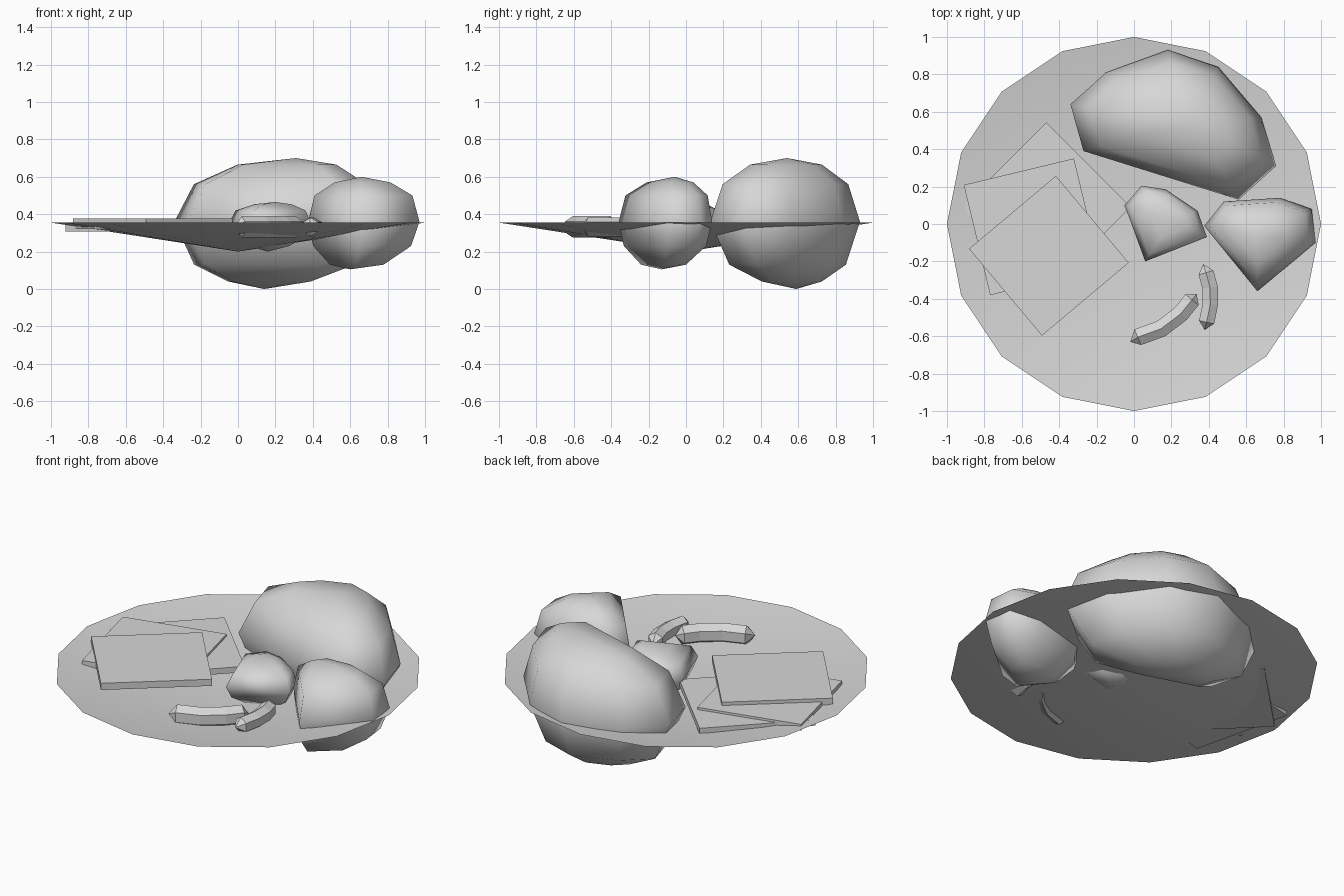
import bpy, bmesh, math
from mathutils import Vector, Matrix

cube = bpy.data.objects.get("Cube")
if cube:
    bpy.data.objects.remove(cube, do_unlink=True)

grey = bpy.data.materials.new("plain light grey")
grey.use_nodes = True
colour = (0.68, 0.68, 0.68, 1)
grey.diffuse_color = colour
grey.node_tree.nodes["Principled BSDF"].inputs["Base Color"].default_value = colour


def finish(bm, name, smooth):
    bmesh.ops.recalc_face_normals(bm, faces=bm.faces)
    for f in bm.faces:
        f.smooth = smooth
    mesh = bpy.data.meshes.new(name)
    bm.to_mesh(mesh)
    bm.free()
    mesh.materials.append(grey)
    obj = bpy.data.objects.new(name, mesh)
    bpy.context.collection.objects.link(obj)
    return obj


def loft(name, start, rings, end, smooth):
    """Skin closed rings, closing both ends to a point."""
    bm = bmesh.new()
    loops = [[bm.verts.new(p) for p in ring] for ring in rings]
    n = len(loops[0])
    for a, b in zip(loops, loops[1:]):
        for i in range(n):
            j = (i + 1) % n
            bm.faces.new((a[i], a[j], b[j], b[i]))
    for tip, ring in ((start, loops[0]), (end, loops[-1])):
        v = bm.verts.new(tip)
        for i in range(n):
            bm.faces.new((v, ring[i], ring[(i + 1) % n]))
    return finish(bm, name, smooth)


def lump(name, outline, mid_z, levels, bottom, top):
    """Rounded lump: its widest outline shrinks towards its bottom and top points."""
    rings = []
    for z, scale in levels:
        tip = Vector(bottom if z < mid_z else top)
        rings.append([(tip.x + (x - tip.x) * scale, tip.y + (y - tip.y) * scale, z)
                      for x, y in outline])
    loft(name, bottom, rings, top, True)


def slab(name, centre, size, thickness, degrees):
    bm = bmesh.new()
    bmesh.ops.create_cube(bm, size=1, matrix=Matrix.Translation(centre)
                          @ Matrix.Rotation(math.radians(degrees), 4, "Z")
                          @ Matrix.Diagonal((size, size, thickness, 1)))
    finish(bm, name, False)


def curved_stick(name, path, z, width, height):
    """Bent six-sided stick with pointed ends."""
    pts = [Vector((x, y, z)) for x, y in path]
    rings = []
    for i in range(1, len(pts) - 1):
        side = (pts[i + 1] - pts[i - 1]).normalized().cross(Vector((0, 0, 1)))
        ring = []
        for k in range(6):
            a = math.tau * k / 6 + math.pi / 6
            ring.append(pts[i] + side * math.cos(a) * width / 2
                        + Vector((0, 0, math.sin(a) * height / 2)))
        rings.append(ring)
    loft(name, pts[0], rings, pts[-1], False)


# Shallow plate, a thin sixteen-sided dish
bm = bmesh.new()
centre = bm.verts.new((0, 0, 0.2))
rim = [bm.verts.new((math.cos(math.tau * i / 16), math.sin(math.tau * i / 16), 0.355))
       for i in range(16)]
for i in range(16):
    bm.faces.new((centre, rim[i], rim[(i + 1) % 16]))
finish(bm, "plate", True)

# Three stacked square slices
slab("lower_slice", (-0.47, 0.09, 0.325), 0.64, 0.035, 45)
slab("middle_slice", (-0.545, -0.015, 0.338), 0.606, 0.036, 13.5)
slab("upper_slice", (-0.455, -0.17, 0.356), 0.606, 0.04, 40)

# Three rounded lumps
lump("large_lump",
     [(-0.34, 0.64), (-0.15, 0.81), (0.18, 0.93), (0.45, 0.84),
      (0.68, 0.57), (0.76, 0.31), (0.56, 0.13), (-0.27, 0.39)], 0.36,
     [(0.04, 0.4), (0.13, 0.78), (0.36, 1), (0.56, 0.84), (0.665, 0.48)],
     (0.14, 0.59, 0), (0.31, 0.54, 0.7))
lump("medium_lump",
     [(0.375, -0.01), (0.48, 0.12), (0.78, 0.14), (0.95, 0.08),
      (0.97, -0.1), (0.66, -0.36)], 0.36,
     [(0.13, 0.48), (0.23, 0.88), (0.36, 1), (0.5, 0.88), (0.57, 0.5)],
     (0.6, -0.13, 0.105), (0.66, -0.06, 0.6))
lump("small_lump",
     [(-0.05, 0.1), (0.04, 0.205), (0.17, 0.185), (0.34, 0.07),
      (0.39, -0.07), (0.06, -0.2)], 0.35,
     [(0.23, 0.5), (0.28, 0.85), (0.35, 1), (0.42, 0.85), (0.453, 0.45)],
     (0.16, 0.01, 0.2), (0.2, 0.03, 0.465))

# Two bent sticks
curved_stick("long_stick",
             [(-0.02, -0.63), (0.02, -0.605), (0.145, -0.56),
              (0.25, -0.48), (0.31, -0.405), (0.335, -0.375)],
             0.332, 0.105, 0.115)
curved_stick("short_stick",
             [(0.37, -0.215), (0.385, -0.26), (0.407, -0.34),
              (0.408, -0.43), (0.388, -0.525), (0.378, -0.565)],
             0.332, 0.095, 0.1)
